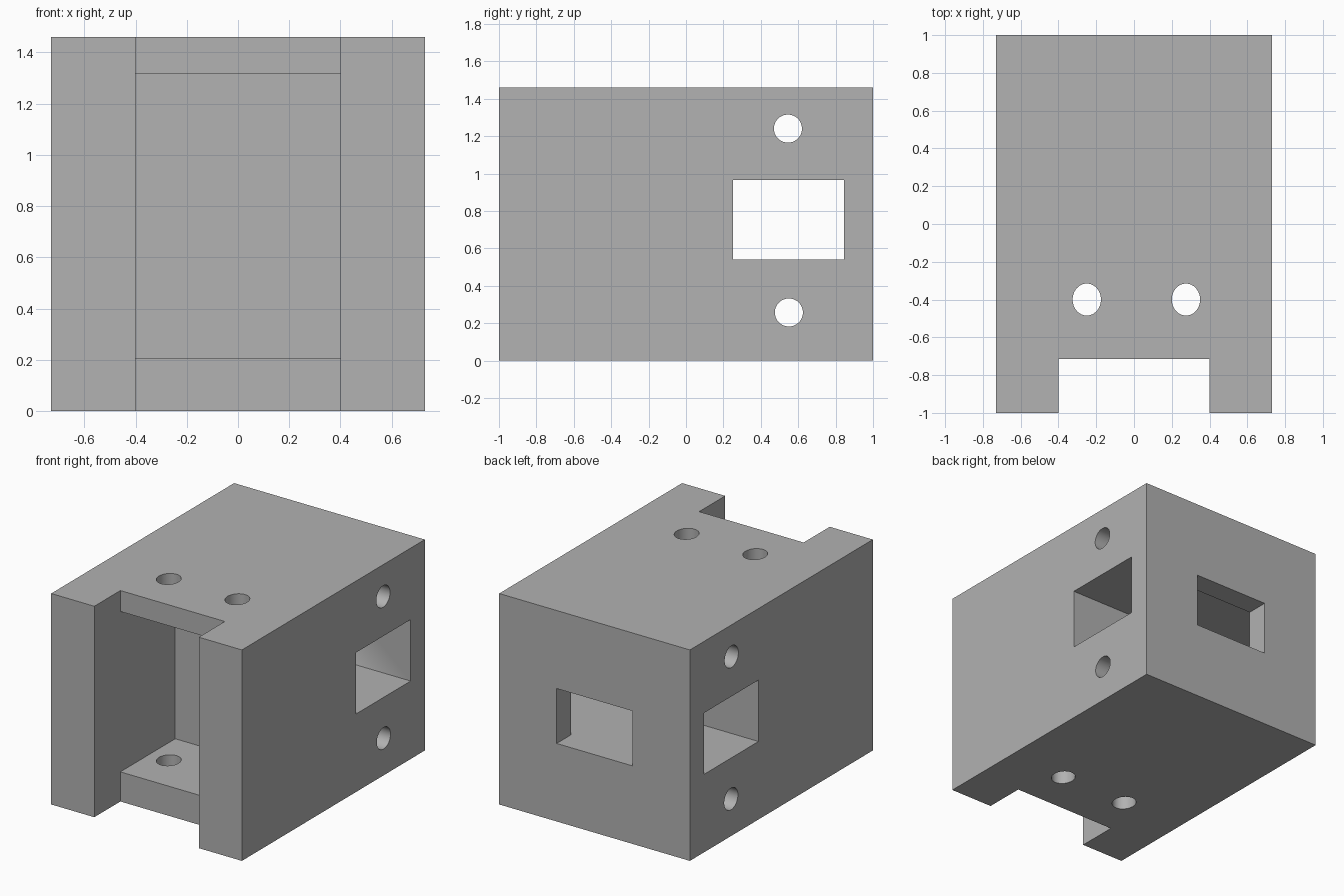
import bpy
from math import pi, radians

default_cube = bpy.data.objects.get("Cube")
if default_cube:
    bpy.data.objects.remove(default_cube, do_unlink=True)

W, H = 0.73, 1.46   # half width, full height

grey = bpy.data.materials.new("plain grey")
grey.use_nodes = True
colour = (0.445, 0.445, 0.445, 1)
grey.diffuse_color = colour
grey.node_tree.nodes["Principled BSDF"].inputs["Base Color"].default_value = colour


def box(name, x, y, z):
    """Box spanning the given (low, high) ranges."""
    spans = (x, y, z)
    bpy.ops.mesh.primitive_cube_add(size=1, location=[(a + b) / 2 for a, b in spans])
    ob = bpy.context.object
    ob.name = name
    ob.scale = [b - a for a, b in spans]
    bpy.ops.object.transform_apply(location=True, rotation=True, scale=True)
    return ob


def rod(name, location, length, rotation=(0, 0, 0), scale=(1, 1, 1)):
    """Round cutter for a drilled hole."""
    bpy.ops.mesh.primitive_cylinder_add(vertices=48, radius=0.075, depth=length,
                                        location=location, rotation=rotation)
    ob = bpy.context.object
    ob.name = name
    ob.scale = scale
    bpy.ops.object.transform_apply(location=True, rotation=True, scale=True)
    return ob


# Main block
body = box("housing_block", (-W, W), (-1, 1), (0, H))
body.data.materials.append(grey)

# Front notch, front cavity, side-to-side slot and back window
cutters = [
    box("front_notch", (-0.4, 0.4), (-1.2, -0.715), (-0.2, H + 0.2)),
    box("front_cavity", (-0.4, 0.4), (-0.9, -0.115), (0.205, 1.315)),
    box("side_slot", (-1, 1), (0.25, 0.845), (0.54, 0.965)),
    box("back_window", (-0.29, 0.29), (0.6, 1.2), (0.54, 0.92)),
]
# Slightly oval holes through top and bottom walls
for x in (-0.25, 0.275):
    cutters.append(rod("vertical_hole", (x, -0.4, H / 2), 2, scale=(1, 1.13, 1)))
# Round holes through both sides
for y, z in ((0.545, 1.24), (0.55, 0.257)):
    cutters.append(rod("cross_hole", (0, y, z), 2, rotation=(0, pi / 2, 0)))

# Cut everything out of the block
bpy.ops.object.select_all(action='DESELECT')
body.select_set(True)
bpy.context.view_layer.objects.active = body
for cutter in cutters:
    cutter.hide_render = True
    mod = body.modifiers.new(cutter.name, 'BOOLEAN')
    mod.operation = 'DIFFERENCE'
    mod.solver = 'EXACT'
    mod.object = cutter
    bpy.ops.object.modifier_apply(modifier=mod.name)
for cutter in cutters:
    bpy.data.objects.remove(cutter, do_unlink=True)

bpy.ops.object.shade_smooth_by_angle(angle=radians(30))
